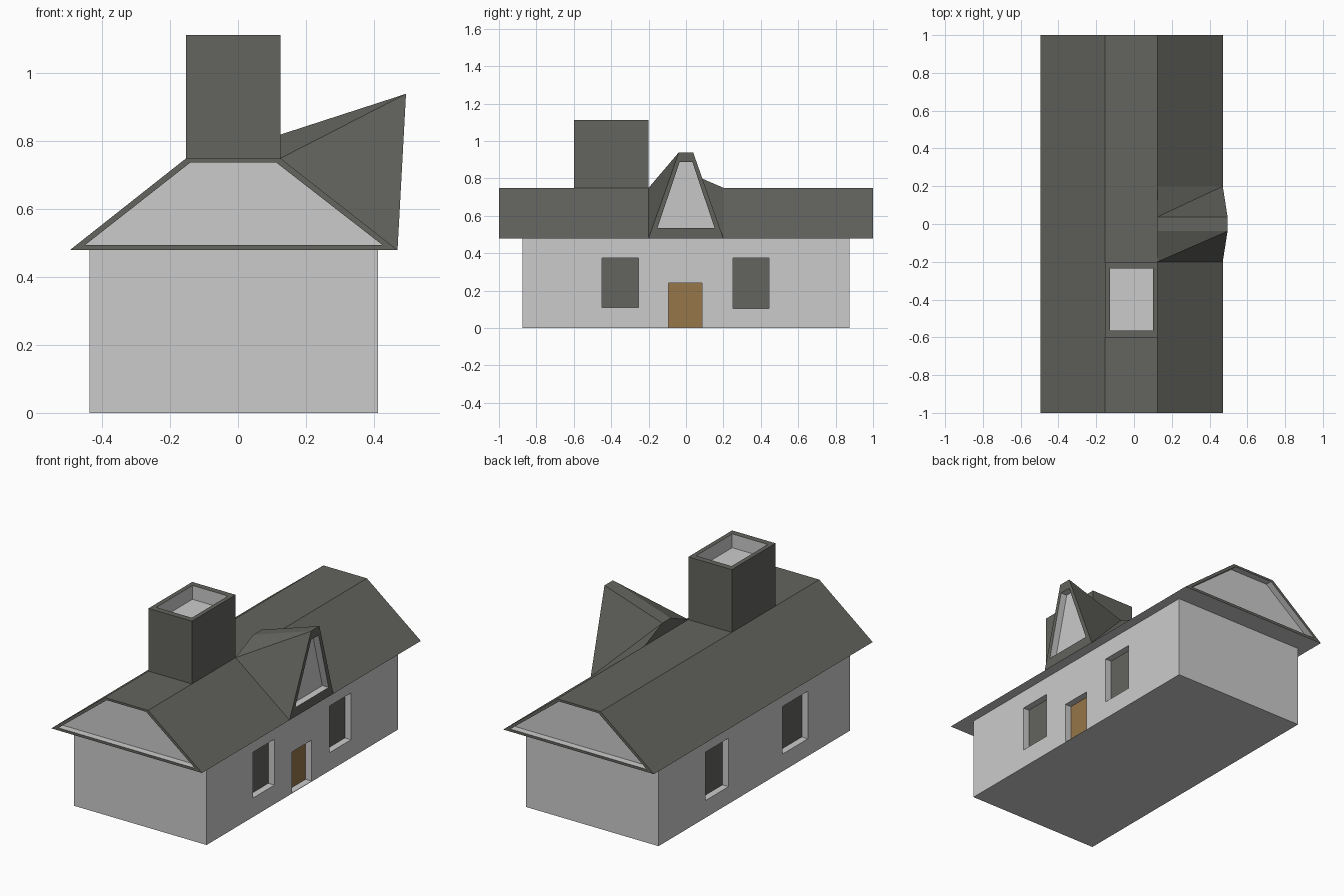
import bpy, bmesh
from mathutils import Vector as V

if "Cube" in bpy.data.objects:
    bpy.data.objects.remove(bpy.data.objects["Cube"])


def mat(name, r, g, b):
    m = bpy.data.materials.new(name)
    m.diffuse_color = (r, g, b, 1)
    m.use_nodes = True
    m.node_tree.nodes["Principled BSDF"].inputs["Base Color"].default_value = m.diffuse_color
    return m


DARK = mat("dark_slate", 0.125, 0.126, 0.112)
LIGHT = mat("light_plaster", 0.60, 0.60, 0.60)
WOOD = mat("door_wood", 0.305, 0.184, 0.067)


def finish(name, bm, mats):
    bmesh.ops.remove_doubles(bm, verts=bm.verts, dist=1e-5)
    bmesh.ops.recalc_face_normals(bm, faces=bm.faces)
    me = bpy.data.meshes.new(name)
    bm.to_mesh(me)
    bm.free()
    for m in mats:
        me.materials.append(m)
    ob = bpy.data.objects.new(name, me)
    bpy.context.collection.objects.link(ob)
    return ob


def face(bm, pts, mi=0):
    bm.faces.new([bm.verts.new(p) for p in pts]).material_index = mi


def box(bm, lo, hi):
    ret = bmesh.ops.create_cube(bm, size=1)
    for v in ret["verts"]:
        v.co = [(a + b) / 2 + c * (b - a) for a, b, c in zip(lo, hi, v.co)]


def recessed_cap(bm, outer, inner, depth):
    """Dark rim around a light sunken panel."""
    depth = V(depth)
    deep = [V(p) + depth for p in inner]
    n = len(outer)
    for i in range(n):
        j = (i + 1) % n
        face(bm, [outer[i], outer[j], inner[j], inner[i]], 0)
        face(bm, [inner[i], inner[j], deep[j], deep[i]], 1)
    face(bm, deep, 1)


# Walls with recessed windows and door: (y0, y1, z0, z1)
RIGHT = [(-0.45, -0.255, 0.11, 0.375), (0.25, 0.445, 0.105, 0.375)]
LEFT = [(-0.49, -0.26, 0.10, 0.375), (0.235, 0.445, 0.10, 0.38)]
DOOR = (-0.093, 0.085, 0.003, 0.24)
XL, XR, D = -0.437, 0.412, 0.043

bm = bmesh.new()
box(bm, (XL, -0.875, 0), (XR, 0.875, 0.48))
walls = finish("walls", bm, [LIGHT])

bm = bmesh.new()
for y0, y1, z0, z1 in RIGHT + [DOOR]:
    box(bm, (XR - D, y0, z0), (XR + 0.1, y1, z1))
for y0, y1, z0, z1 in LEFT:
    box(bm, (XL - 0.1, y0, z0), (XL + D, y1, z1))
cutter = finish("opening_cutter", bm, [LIGHT])
cutter.hide_render = True
mod = walls.modifiers.new("openings", "BOOLEAN")
mod.object = cutter
mod.operation = "DIFFERENCE"
mod.solver = "EXACT"
bpy.context.view_layer.objects.active = walls
walls.select_set(True)
bpy.ops.object.modifier_apply(modifier=mod.name)
bpy.data.objects.remove(cutter)

# Window panes and door as thin plates at the back of each recess
T = 0.004
panes = [("right_window", o, XR - D, DARK) for o in RIGHT]
panes += [("left_window", o, XL + D - T, DARK) for o in LEFT]
panes += [("door", DOOR, XR - D, WOOD)]
for name, (y0, y1, z0, z1), x, m in panes:
    bm = bmesh.new()
    box(bm, (x, y0, z0), (x + T, y1, z1))
    finish(name, bm, [m])

# Roof: trapezoid profile with sunken gables and a light underside
outer = [(-0.495, 0.48), (0.47, 0.48), (0.125, 0.75), (-0.153, 0.75)]
inner = [(-0.45, 0.495), (0.425, 0.495), (0.112, 0.738), (-0.14, 0.738)]
bm = bmesh.new()
for s in (-1, 1):
    recessed_cap(bm, [(x, s, z) for x, z in outer],
                 [(x, s, z) for x, z in inner], (0, -s * 0.04, 0))
for i in range(4):
    (xa, za), (xb, zb) = outer[i], outer[(i + 1) % 4]
    face(bm, [(xa, -1, za), (xb, -1, zb), (xb, 1, zb), (xa, 1, za)], 1 if i == 0 else 0)
finish("roof", bm, [DARK, LIGHT])

# Chimney: open-topped box
def rect(x0, x1, y0, y1, z):
    return [(x0, y0, z), (x1, y0, z), (x1, y1, z), (x0, y1, z)]


low = rect(-0.153, 0.125, -0.6, -0.2, 0.75)
top = rect(-0.153, 0.125, -0.6, -0.2, 1.113)
bm = bmesh.new()
recessed_cap(bm, top, rect(-0.127, 0.1, -0.565, -0.235, 1.113), (0, 0, -0.08))
for i in range(4):
    j = (i + 1) % 4
    face(bm, [low[i], low[j], top[j], top[i]])
face(bm, low)
finish("chimney", bm, [DARK, LIGHT])

# Dormer: leaning front, flared sides tapering back to the ridge
def front(y, z):
    return (0.47 + 0.025 * (z - 0.48) / 0.46, y, z)


fb0, fb1, ft1, ft0 = [front(*p) for p in ((-0.2, 0.48), (0.2, 0.48), (0.038, 0.94), (-0.038, 0.94))]
bb0, bb1, bt1, bt0 = [(0.125, y, z) for y, z in ((-0.2, 0.75), (0.2, 0.75), (0.038, 0.82), (-0.038, 0.82))]
bm = bmesh.new()
recessed_cap(bm, [fb0, fb1, ft1, ft0],
             [front(*p) for p in ((-0.153, 0.535), (0.153, 0.535), (0.034, 0.888), (-0.034, 0.888))],
             (-0.04, 0, 0))
for f in ([ft0, ft1, bt1, bt0], [bb0, bb1, bt1, bt0],
          [ft0, bb0, fb0], [ft0, bt0, bb0],
          [bt1, fb1, ft1], [bt1, bb1, fb1]):
    face(bm, f)
finish("dormer", bm, [DARK, LIGHT])
